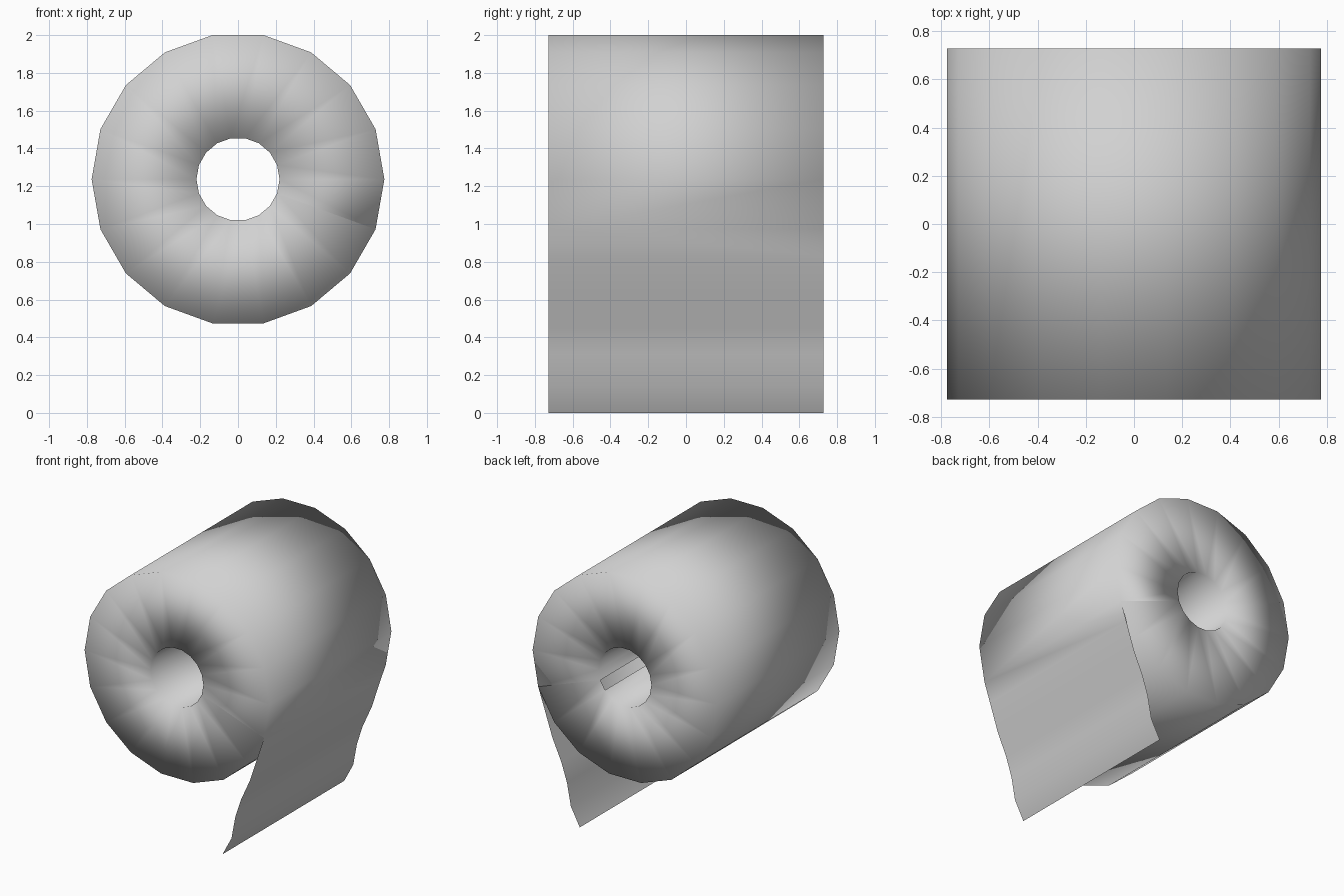
import bpy, bmesh
from math import sin, cos, radians

old = bpy.data.objects.get("Cube")
if old:
    bpy.data.objects.remove(old, do_unlink=True)

SIDES = 18
STEP = 360 / SIDES
OUTER, INNER = 0.775, 0.22
HALF = 0.728
AXIS_Z = 1.237
START = -20          # angle where the loose sheet leaves the roll

paper = bpy.data.materials.new("paper_grey")
paper.use_nodes = True
colour = (0.64, 0.64, 0.64, 1)
paper.diffuse_color = colour
paper.node_tree.nodes["Principled BSDF"].inputs["Base Color"].default_value = colour

bm = bmesh.new()


def pair(x, z):
    """Front and back vertex of one line running along the roll."""
    return [bm.verts.new((x, y, z)) for y in (-HALF, HALF)]


def ring_pair(radius, i):
    a = radians(START + i * STEP)
    return pair(radius * cos(a), AXIS_Z + radius * sin(a))


# Roll: the outer layer is open at the seam, so its loose end can continue
outer = [ring_pair(OUTER, i) for i in range(SIDES + 1)]
inner = [ring_pair(INNER, i) for i in range(SIDES)]
for i in range(SIDES):
    # outer strip runs clockwise from the sheet's start round to the seam
    a, b = outer[i], outer[i + 1]
    c, d = inner[i], inner[(i + 1) % SIDES]
    bm.faces.new((a[0], b[0], b[1], a[1])).normal_update()
    bm.faces.new((a[0], c[0], d[0], b[0]))
    bm.faces.new((a[1], b[1], d[1], c[1]))
    if i < SIDES - 1:      # narrow slot in the core beside the seam
        bm.faces.new((c[0], c[1], d[1], d[0]))

# Loose sheet hanging from the seam
last = outer[0]
for x, z in ((0.68, 0.83), (0.61, 0.62), (0.535, 0.455),
             (0.487, 0.31), (0.455, 0.14), (0.38, 0.0)):
    nxt = pair(x, z)
    bm.faces.new((last[0], last[1], nxt[1], nxt[0]))
    last = nxt

for f in bm.faces:
    f.smooth = True
bmesh.ops.recalc_face_normals(bm, faces=bm.faces[:])

mesh = bpy.data.meshes.new("paper_roll")
bm.to_mesh(mesh)
bm.free()
mesh.materials.append(paper)
roll = bpy.data.objects.new("paper_roll", mesh)
bpy.context.collection.objects.link(roll)
